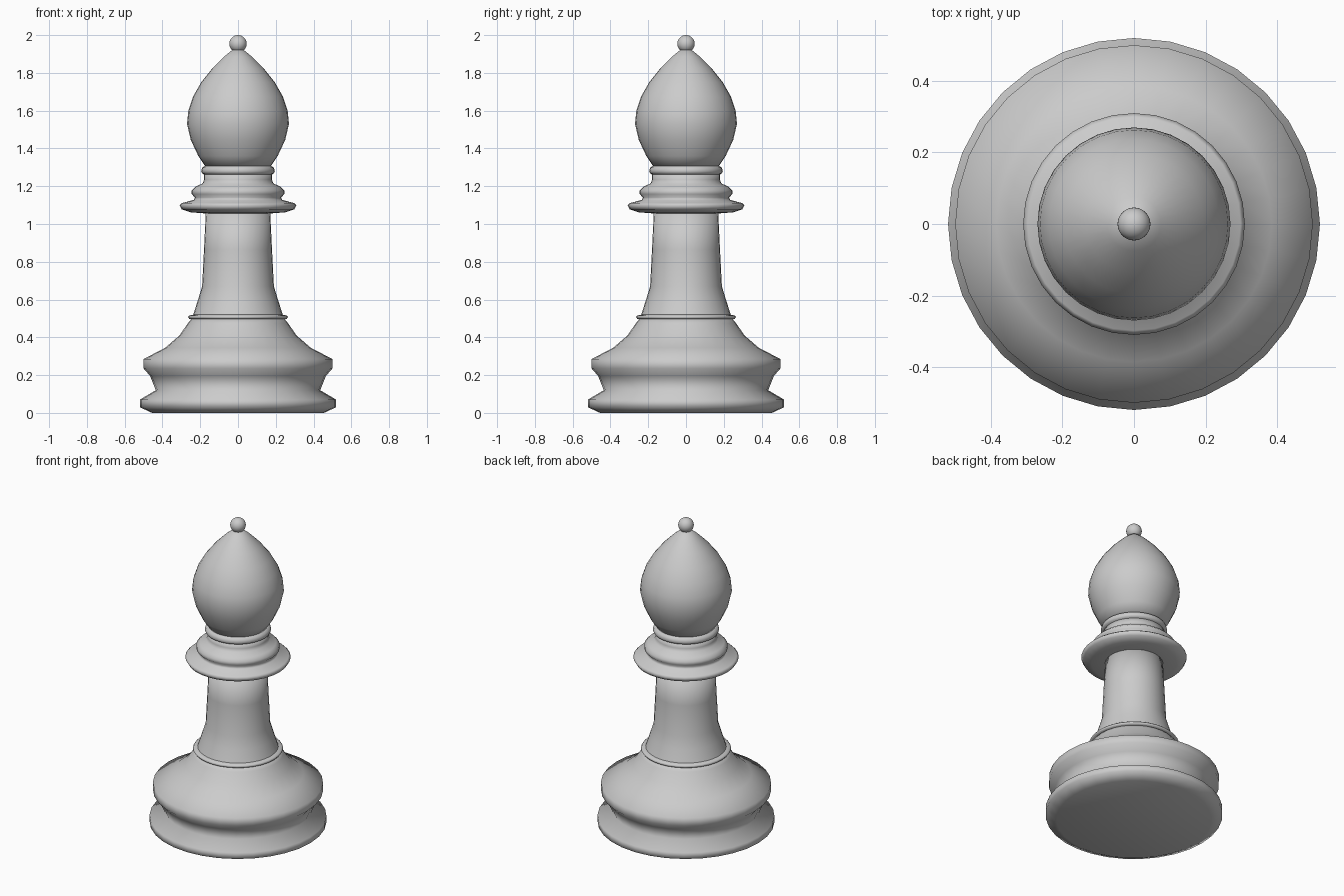
import bpy
import bmesh
from math import cos, sin, tau

if "Cube" in bpy.data.objects:
    bpy.data.objects.remove(bpy.data.objects["Cube"])

SIDES = 32

grey = bpy.data.materials.new("plain grey")
grey.use_nodes = True
COLOUR = (0.6, 0.6, 0.6, 1)
grey.diffuse_color = COLOUR
grey.node_tree.nodes["Principled BSDF"].inputs["Base Color"].default_value = COLOUR


def finish(name, bm):
    bmesh.ops.recalc_face_normals(bm, faces=bm.faces)
    for face in bm.faces:
        face.smooth = True
    mesh = bpy.data.meshes.new(name)
    bm.to_mesh(mesh)
    bm.free()
    mesh.materials.append(grey)
    bpy.context.collection.objects.link(bpy.data.objects.new(name, mesh))


def lathe(name, profile):
    """Turn a (radius, height) profile around the z axis and cap both ends."""
    bm = bmesh.new()
    rings = [[bm.verts.new((r * cos(tau * i / SIDES), r * sin(tau * i / SIDES), z))
              for i in range(SIDES)] for r, z in profile]
    for low, high in zip(rings, rings[1:]):
        for i in range(SIDES):
            j = (i + 1) % SIDES
            bm.faces.new((low[i], low[j], high[j], high[i]))
    bm.faces.new(rings[0])
    bm.faces.new(rings[-1])
    finish(name, bm)


# Foot, waist and flared body up to the thin ring
lathe("base", [(.455, 0), (.52, .03), (.52, .07), (.435, .12), (.465, .195),
               (.5, .235), (.5, .285), (.385, .345), (.31, .41), (.265, .475), (.245, .5)])
lathe("base_ring", [(.24, .494), (.258, .498), (.265, .508), (.258, .516), (.235, .52)])

# Tapering column
lathe("stem", [(.245, .5), (.237, .52), (.213, .595), (.19, .67), (.18, .865), (.17, 1.07)])

# Wide collar with a rounded step and neck
lathe("collar", [(.16, 1.055), (.25, 1.062), (.298, 1.078), (.31, 1.1), (.298, 1.111),
                 (.235, 1.127), (.228, 1.14), (.245, 1.158), (.245, 1.178),
                 (.225, 1.198), (.187, 1.215), (.18, 1.235), (.18, 1.265)])
lathe("neck_ring", [(.175, 1.26), (.19, 1.268), (.195, 1.28), (.19, 1.298), (.17, 1.31)])

# Pointed teardrop head
lathe("head", [(.17, 1.3), (.21, 1.36), (.25, 1.445), (.27, 1.53), (.263, 1.6),
               (.238, 1.675), (.195, 1.75), (.135, 1.825), (.075, 1.885), (.02, 1.93)])

# Ball on the tip
ball = bmesh.new()
bmesh.ops.create_uvsphere(ball, u_segments=SIDES, v_segments=16, radius=.046)
bmesh.ops.translate(ball, verts=ball.verts, vec=(0, 0, 1.954))
finish("tip_ball", ball)
